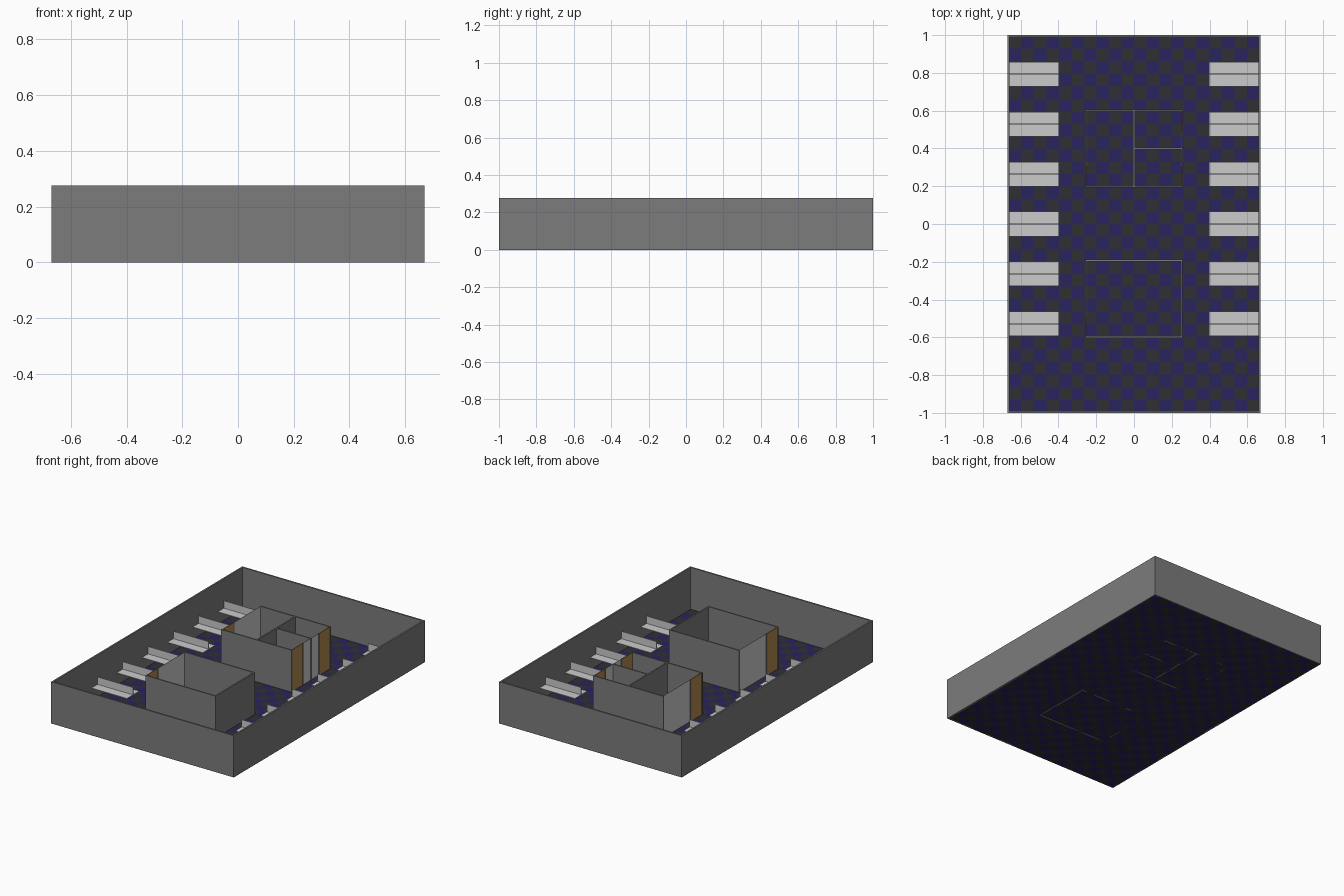
import bpy, bmesh

if "Cube" in bpy.data.objects:
    bpy.data.objects.remove(bpy.data.objects["Cube"])

W, L, H, T = 0.669, 1.0, 0.277, 0.011   # half width, half length, wall height, wall thickness


def material(name, rgb):
    m = bpy.data.materials.new(name)
    m.diffuse_color = (*rgb, 1)
    m.use_nodes = True
    m.node_tree.nodes["Principled BSDF"].inputs["Base Color"].default_value = m.diffuse_color
    return m


WALL = material("wall_grey", (0.2, 0.2, 0.2))
WOOD = material("door_wood", (0.45, 0.24, 0.07))
NAVY = material("carpet_navy", (0.022, 0.017, 0.11))
DARK = material("carpet_dark", (0.028, 0.028, 0.036))


def box(name, x0, x1, y0, y1, z0, z1, mat=None):
    bm = bmesh.new()
    bmesh.ops.create_cube(bm, size=1)
    for v in bm.verts:
        v.co = ((x0, x1)[v.co.x > 0], (y0, y1)[v.co.y > 0], (z0, z1)[v.co.z > 0])
    me = bpy.data.meshes.new(name)
    bm.to_mesh(me)
    bm.free()
    ob = bpy.data.objects.new(name, me)
    bpy.context.collection.objects.link(ob)
    if mat:
        me.materials.append(mat)
    return ob


def panel(name, x, y0, y1, thick, mat=None):
    """Full-height panel running along y, centred on x."""
    return box(name, x - thick / 2, x + thick / 2, y0, y1, 0, H, mat)


# Chequered carpet floor
bm = bmesh.new()
bmesh.ops.create_grid(bm, x_segments=20, y_segments=30, size=0.5)
xs = max(v.co.x for v in bm.verts)
ys = max(v.co.y for v in bm.verts)
for v in bm.verts:
    v.co = (v.co.x / xs * (W - T / 2), v.co.y / ys * (L - T / 2), 0)
for f in bm.faces:
    c = f.calc_center_median()
    f.material_index = (int((c.x + W) / (2 * W) * 20) + int((c.y + L) / (2 * L) * 30)) % 2
me = bpy.data.meshes.new("carpet_floor")
bm.to_mesh(me)
bm.free()
me.materials.append(NAVY)
me.materials.append(DARK)
bpy.context.collection.objects.link(bpy.data.objects.new("carpet_floor", me))

# Outer walls
for s, n in ((-1, "a"), (1, "b")):
    box("end_wall_" + n, -W, W, *sorted((s * L, s * (L - T))), 0, H, WALL)
    box("side_wall_" + n, *sorted((s * W, s * (W - T))), -L + T, L - T, 0, H, WALL)

# Double desks with centre dividers along both sides
for s in (-1, 1):
    x0, x1 = sorted((s * 0.398, s * 0.663))
    for i in range(-2, 4):
        y = i * 0.2645
        box("desk_top", x0, x1, y - 0.065, y + 0.065, 0.079, 0.083)
        box("desk_divider", x0, x1, y - 0.0025, y + 0.0025, 0.083, 0.132)

# Central rooms
RX = 0.2535          # half width to wall centre
t = 0.009            # interior wall thickness


def cross_walls(name, y0, y1):
    for y in (y0, y1):
        box(name, -RX - t / 2, RX + t / 2, y - t / 2, y + t / 2, 0, H, WALL)


def door(x, y0, y1):
    panel("door", x, y0, y1, 0.005, WOOD)


def jamb(x, y):
    panel("door_jamb", x, y - t / 2, y + t / 2, t, WALL)


def glazing(x, y0, y1):
    panel("glazed_panel", x, y0, y1, 0.002)


A0, A1, B0, B1, M = -0.598, -0.193, 0.197, 0.602, 0.4
e = t / 2

# Front room: solid right wall, glazed left wall with door
cross_walls("front_room_wall", A0, A1)
panel("front_room_side_wall", RX, A0 + e, A1 - e, t, WALL)
door(-RX, A0 + e, -0.485)
jamb(-RX, -0.48)
glazing(-RX, -0.475, A1 - e)

# Back rooms: partitions, glazed left wall, two doors on the right
cross_walls("back_room_wall", B0, B1)
panel("back_room_partition", 0, B0 + e, B1 - e, t, WALL)
box("small_room_partition", e, RX + e, M - e, M + e, 0, H, WALL)
door(-RX, B0 + e, 0.31)
jamb(-RX, 0.315)
glazing(-RX, 0.32, B1 - e)
door(RX, B0 + e, 0.31)
jamb(RX, 0.315)
glazing(RX, 0.32, M - e)
glazing(RX, M + e, 0.48)
jamb(RX, 0.485)
door(RX, 0.49, B1 - e)
